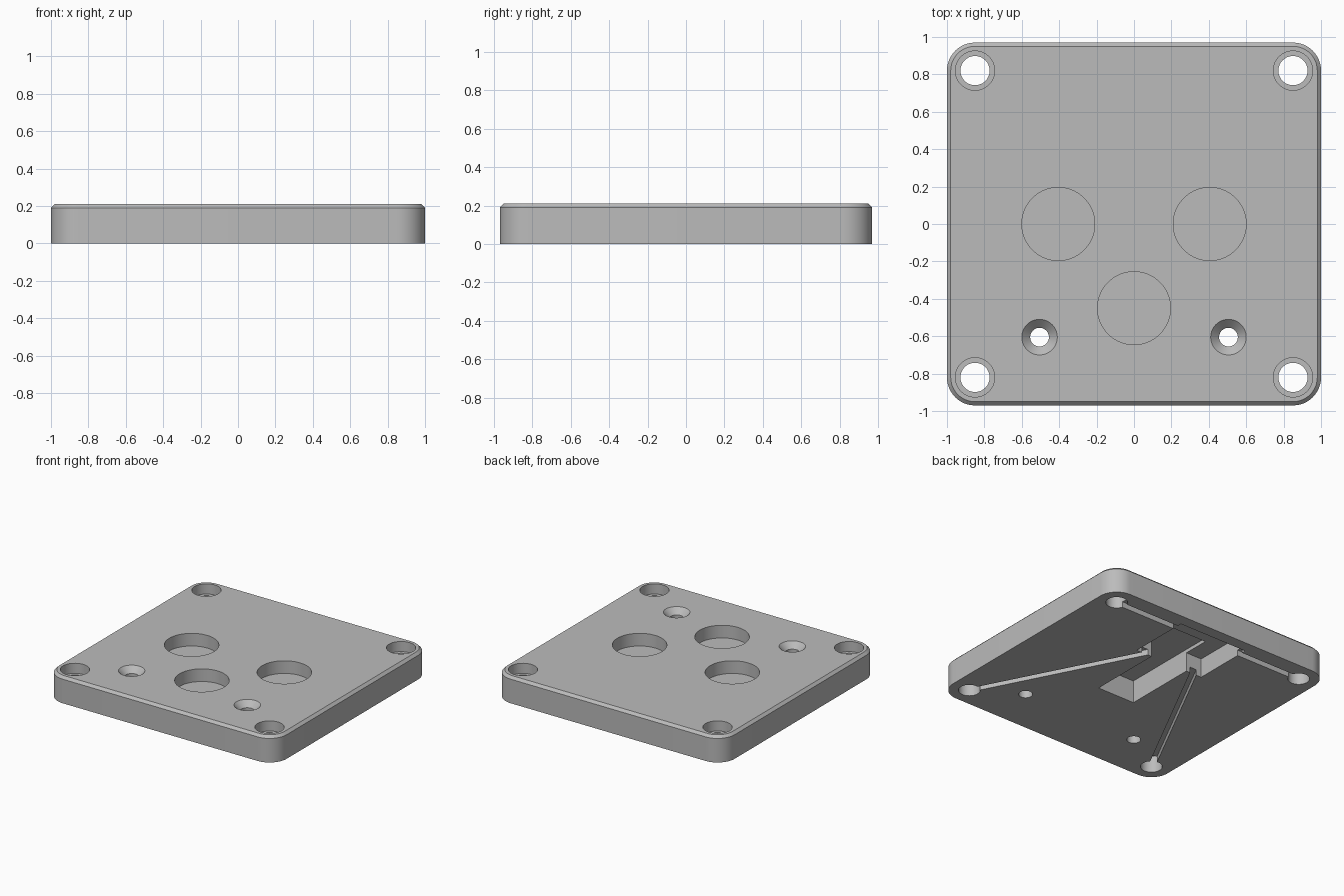
import bpy, bmesh, math
from mathutils import Vector

if "Cube" in bpy.data.objects:
    bpy.data.objects.remove(bpy.data.objects["Cube"], do_unlink=True)

HALF_X, HALF_Y, HEIGHT = 1.0, 0.97, 0.21
CORNER, CHAMFER = 0.15, 0.02
HOLE_X, HOLE_Y = HALF_X - CORNER, HALF_Y - CORNER

grey = bpy.data.materials.new("plain_grey")
grey.use_nodes = True
colour = (0.5, 0.5, 0.5, 1)
grey.diffuse_color = colour
grey.node_tree.nodes["Principled BSDF"].inputs["Base Color"].default_value = colour


def loft(name, rings):
    """Closed solid skinned through rings of equal point count, bottom to top."""
    bm = bmesh.new()
    loops = [[bm.verts.new(p) for p in ring] for ring in rings]
    n = len(loops[0])
    for low, high in zip(loops, loops[1:]):
        for i in range(n):
            j = (i + 1) % n
            bm.faces.new((low[i], low[j], high[j], high[i]))
    bm.faces.new(loops[0][::-1])
    bm.faces.new(loops[-1])
    mesh = bpy.data.meshes.new(name)
    bm.to_mesh(mesh)
    bm.free()
    mesh.materials.append(grey)
    obj = bpy.data.objects.new(name, mesh)
    bpy.context.collection.objects.link(obj)
    return obj


def rounded_ring(inset, z, steps=12):
    """Rounded rectangle of the plate outline, moved inwards by inset."""
    points = []
    for k, (sx, sy) in enumerate([(1, 1), (-1, 1), (-1, -1), (1, -1)]):
        for s in range(steps + 1):
            a = math.pi / 2 * (k + s / steps)
            r = CORNER - inset
            points.append((sx * HOLE_X + r * math.cos(a), sy * HOLE_Y + r * math.sin(a), z))
    return points


def turned(name, x, y, profile, sides=64):
    """Round cutter from (radius, z) pairs."""
    angles = [2 * math.pi * i / sides for i in range(sides)]
    return loft(name, [[(x + r * math.cos(a), y + r * math.sin(a), z) for a in angles]
                       for r, z in profile])


def box(name, x, y0, y1, depth):
    """Pocket cutter rising from below the underside."""
    base = [(-x, y0), (x, y0), (x, y1), (-x, y1)]
    return loft(name, [[(px, py, z) for px, py in base] for z in (-0.1, depth)])


def groove(name, start, end, width=0.05, depth=0.045):
    """Straight channel cutter between two points on the underside."""
    a, b = Vector(start), Vector(end)
    side = (b - a).normalized().orthogonal() * width / 2
    base = [a - side, b - side, b + side, a + side]
    if (b - a).cross(side) < 0:
        base.reverse()
    return loft(name, [[(p.x, p.y, z) for p in base] for z in (-0.1, depth)])


# Plate with rounded corners and a chamfered top edge
plate = loft("base_plate", [rounded_ring(0, 0), rounded_ring(0, HEIGHT - CHAMFER),
                            rounded_ring(CHAMFER, HEIGHT)])

cutters = []
# Counterbored corner holes
for sx in (-1, 1):
    for sy in (-1, 1):
        cutters.append(turned("bore_cutter", sx * HOLE_X, sy * HOLE_Y, [(0.078, -0.1), (0.078, 0.3)]))
        cutters.append(turned("counterbore_cutter", sx * HOLE_X, sy * HOLE_Y, [(0.105, 0.13), (0.105, 0.3)]))
    # Countersunk screw holes
    cutters.append(turned("countersink_cutter", sx * 0.505, -0.605,
                          [(0.05, -0.1), (0.05, 0.165), (0.095, HEIGHT), (0.095, 0.3)]))

# Round recesses in the top
for x, y in [(-0.405, 0), (0.405, 0), (0, -0.45)]:
    cutters.append(turned("recess_cutter", x, y, [(0.195, 0.11), (0.195, 0.3)], 96))

# Stepped pocket in the underside
cutters.append(box("wide_pocket_cutter", 0.3, 0.39, 0.88, 0.15))
cutters.append(box("deep_pocket_cutter", 0.162, -0.2, 0.6, 0.178))

# Channels from the corner holes to the pocket
for sx in (-1, 1):
    cutters.append(groove("front_channel_cutter", (sx * HOLE_X, -HOLE_Y), (sx * 0.2, 0.44)))
    cutters.append(groove("back_channel_cutter", (sx * HOLE_X, HOLE_Y), (sx * 0.27, HOLE_Y)))

# Cut everything out of the plate
bpy.ops.object.select_all(action='DESELECT')
bpy.context.view_layer.objects.active = plate
plate.select_set(True)
for cutter in cutters:
    cutter.hide_render = True
    mod = plate.modifiers.new("cut", 'BOOLEAN')
    mod.operation, mod.solver, mod.object = 'DIFFERENCE', 'EXACT', cutter
    bpy.ops.object.modifier_apply(modifier=mod.name)
    bpy.data.objects.remove(cutter, do_unlink=True)

bpy.ops.object.shade_smooth_by_angle(angle=math.radians(30))
